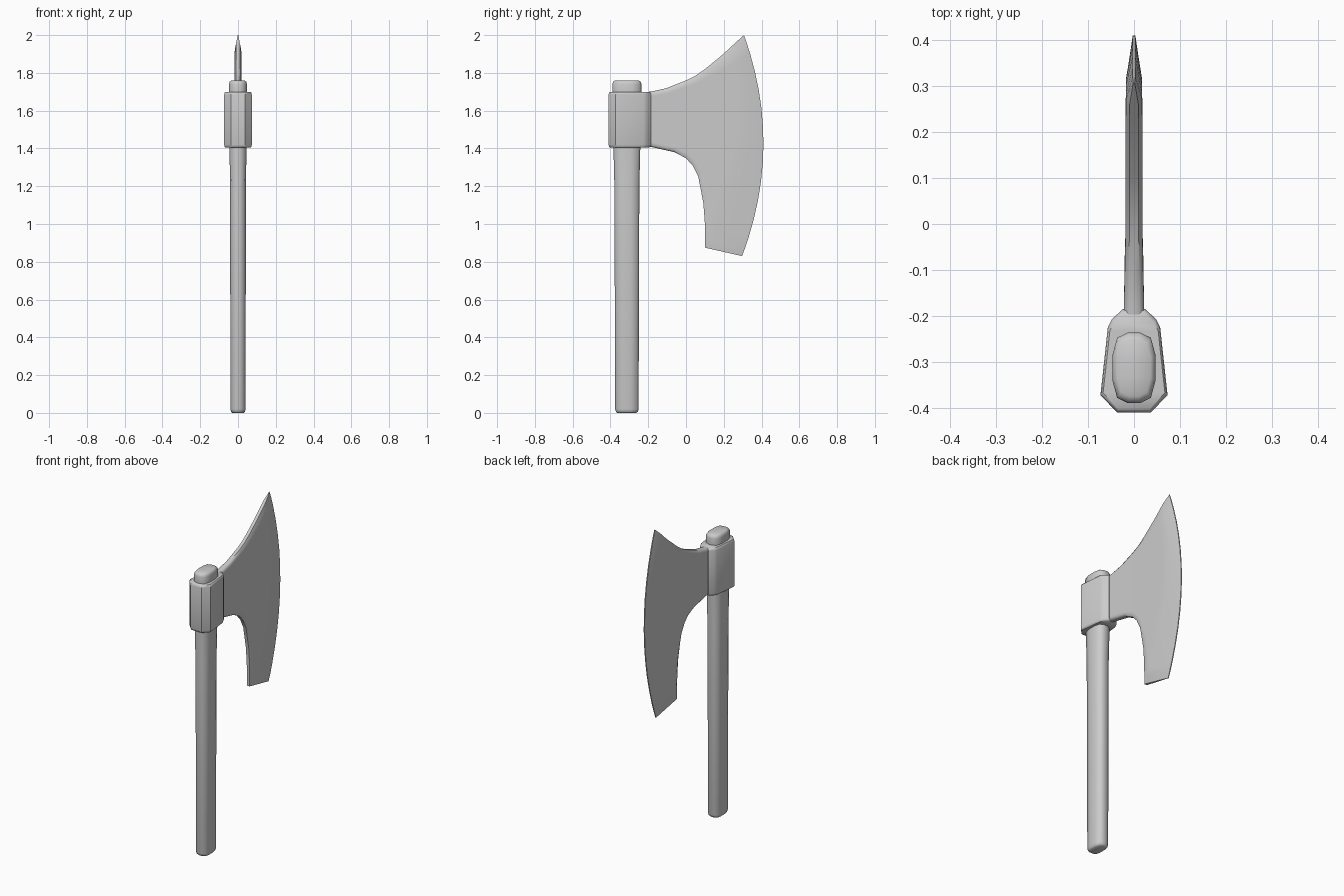
import bpy, bmesh, math

if "Cube" in bpy.data.objects:
    bpy.data.objects.remove(bpy.data.objects["Cube"])


def loft(name, halves, angle):
    """Skin a list of right-hand half sections (x > 0), mirrored across x = 0."""
    bm = bmesh.new()
    rings = []
    for half in halves:
        pts = half + [(-x, y, z) for x, y, z in reversed(half)]
        rings.append([bm.verts.new(p) for p in pts])
    n = len(rings[0])
    for a, b in zip(rings, rings[1:]):
        for i in range(n):
            j = (i + 1) % n
            bm.faces.new((a[i], a[j], b[j], b[i]))
    for r in (rings[0], rings[-1]):
        for i in range(n // 2 - 1):
            bm.faces.new((r[i], r[i + 1], r[n - 2 - i], r[n - 1 - i]))
    bmesh.ops.recalc_face_normals(bm, faces=bm.faces)
    mesh = bpy.data.meshes.new(name)
    bm.to_mesh(mesh)
    bm.free()
    ob = bpy.data.objects.new(name, mesh)
    bpy.context.collection.objects.link(ob)
    bpy.ops.object.select_all(action='DESELECT')
    ob.select_set(True)
    bpy.context.view_layer.objects.active = ob
    bpy.ops.object.shade_smooth_by_angle(angle=math.radians(angle))
    return ob


CY = -0.313

# Handle: twelve-sided oval shaft with softened ends
oval = [(.28, -1), (.78, -.85), (1, -.35), (1, .35), (.78, .85), (.28, 1)]
shaft = [(0, .030, .050), (.006, .037, .058), (.02, .040, .062),
         (1.2, .042, .066), (1.4, .045, .071), (1.7, .047, .077),
         (1.74, .047, .077), (1.753, .044, .073), (1.76, .036, .062)]
loft("handle", [[(x * rx, CY + y * ry, z) for x, y in oval]
                for z, rx, ry in shaft], 50)

# Socket: faceted collar around the top of the handle
socket = [(.037, -.41), (.073, -.372), (.057, -.225), (.048, -.207), (.024, -.185)]
levels = [(1.405, .92), (1.409, .97), (1.42, 1), (1.685, 1), (1.696, .97), (1.70, .92)]
loft("socket", [[(x * s, CY + (y - CY) * s, z) for x, y in socket]
                for z, s in levels], 40)

# Blade: columns from socket to cutting edge
# (top y, top z, bottom y, bottom z, forward bulge, half thickness)
columns = [(-.24, 1.695, -.24, 1.41, 0, .023),
           (-.18, 1.702, -.18, 1.407, 0, .022),
           (-.10, 1.72, -.06, 1.38, 0, .020),
           (0, 1.76, 0, 1.348, .005, .018),
           (.05, 1.785, .035, 1.31, .015, .018),
           (.10, 1.82, .065, 1.25, .03, .018),
           (.18, 1.885, .092, 1.11, .07, .018),
           (.225, 1.925, .10, 1.0, .10, .018),
           (.262, 1.96, .10, .875, .125, .017),
           (.307, 2.0, .297, .83, .108, .003)]
steps = [0, .035] + [k / 12 for k in range(1, 12)] + [.965, 1]
blade = []
for ty, tz, by, bz, bulge, w in columns:
    blade.append([(w * (.55 if v in (0, 1) else 1),
                   ty + (by - ty) * v + bulge * 4 * v * (1 - v),
                   tz + (bz - tz) * v) for v in steps])
loft("blade", blade, 50)
